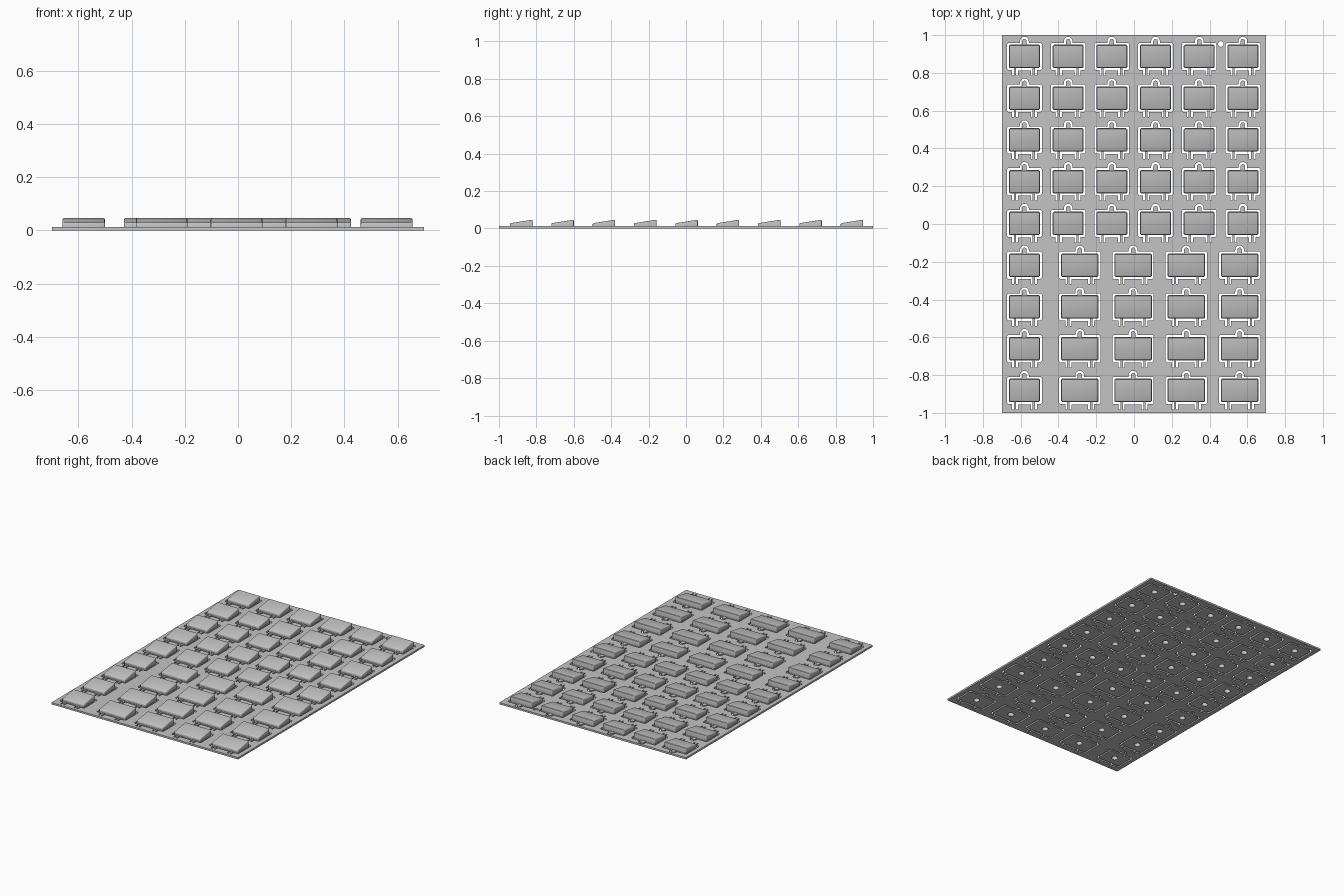
import bpy, bmesh
from math import sin, cos, pi
from mathutils import Vector

cube = bpy.data.objects.get("Cube")
if cube:
    bpy.data.objects.remove(cube)

THICK = 0.012                 # base sheet thickness
DEPTH = 0.06                  # half depth of a key
NARROW, WIDE = 0.08, 0.0975   # half widths of the two key sizes
HOLE = 0.02                   # socket radius under each key

grey = bpy.data.materials.new("plain_grey")
grey.use_nodes = True
colour = (0.55, 0.55, 0.55, 1)
grey.diffuse_color = colour
grey.node_tree.nodes["Principled BSDF"].inputs["Base Color"].default_value = colour

# Key layout: four rows of wide keys in front, five rows of narrow keys behind
keys = []
for row in range(9):
    y = -0.881 + 0.221 * row
    if row < 4:
        keys.append((-0.58, y, NARROW))
        keys += [(-0.287 + 0.282 * i, y, WIDE) for i in range(4)]
    else:
        keys += [(-0.58 + 0.2313 * i, y, NARROW) for i in range(6)]


def mirrored(half):
    """Right half of a path followed by its mirror image."""
    return half + [(-x, y) for x, y in reversed(half)]


def circle(radius, count=20):
    return [(radius * cos(2 * pi * i / count), radius * sin(2 * pi * i / count))
            for i in range(count)]


def slot_side(half_width, leg_x, gap, radius):
    """One boundary of the slot: hinge, corners, then the tongue arch."""
    w, d, c = half_width + gap, DEPTH + gap, 0.006
    path = [(leg_x, -0.1), (leg_x, -d), (w - c, -d), (w, c - d),
            (w, d - c), (w - c, d), (radius, d)]
    arch = [(radius * cos(a), 0.081 + radius * sin(a))
            for a in (pi / 2 * i / 6 for i in range(6))]
    return mirrored(path + arch)


def slots(half_width):
    """Outer slot around the key and inner slot between its two hinges."""
    leg = half_width * 0.62
    outer = slot_side(half_width, leg + 0.016, 0.012, 0.023)
    inner = slot_side(half_width, leg + 0.006, 0.002, 0.012)
    a, b = leg - 0.006, leg - 0.016
    upper = mirrored([(a, -0.1), (a, -0.062)])
    lower = mirrored([(b, -0.1), (b, -0.074)])
    return [outer + inner[::-1], upper + lower[::-1]]


# Base sheet: filled outline with slots and holes
curve = bpy.data.curves.new("base_sheet", "CURVE")
curve.dimensions = "2D"
curve.fill_mode = "BOTH"
curve.extrude = THICK / 2


def add_outline(points, x=0, y=0):
    spline = curve.splines.new("POLY")
    spline.points.add(len(points) - 1)
    for p, (px, py) in zip(spline.points, points):
        p.co = (px + x, py + y, 0, 1)
    spline.use_cyclic_u = True


add_outline(mirrored([(0.7, -1), (0.7, 1)]))
for x, y, w in keys:
    for outline in slots(w) + [circle(HOLE)]:
        add_outline(outline, x, y)
add_outline(circle(0.015), 0.46, 0.953)   # hanging hole

curve.materials.append(grey)
sheet = bpy.data.objects.new("base_sheet", curve)
sheet.location.z = THICK / 2
bpy.context.collection.objects.link(sheet)


# Key cap: softened wedge with a round socket underneath
def cap_mesh(half_width):
    bm = bmesh.new()
    bmesh.ops.create_cube(bm, size=2)
    for v in bm.verts:
        top = 0.028 if v.co.y < 0 else 0.047
        v.co = (v.co.x * half_width, v.co.y * DEPTH, top if v.co.z > 0 else THICK)
    edges = [e for e in bm.edges if any(v.co.z > THICK + 0.001 for v in e.verts)]
    bmesh.ops.bevel(bm, geom=edges, offset=0.006, segments=3, profile=0.5,
                    affect="EDGES", clamp_overlap=True)
    bm.normal_update()
    bottom = [f for f in bm.faces if f.normal.z < -0.9]
    bmesh.ops.delete(bm, geom=bottom, context="FACES")
    old = set(bm.faces)
    ring = bmesh.ops.create_circle(bm, cap_ends=True, radius=HOLE, segments=20)["verts"]
    for v in ring:
        v.co.z = 0.027
    rim = list({e for v in ring for e in v.link_edges})
    walls = bmesh.ops.extrude_edge_only(bm, edges=rim)["geom"]
    for v in walls:
        if isinstance(v, bmesh.types.BMVert):
            v.co.z = THICK
    bm.normal_update()
    centre = Vector((0, 0, THICK))
    for f in bm.faces:
        if f not in old and f.normal.dot(centre - f.calc_center_median()) < 0:
            f.normal_flip()
    mesh = bpy.data.meshes.new("key_cap")
    bm.to_mesh(mesh)
    bm.free()
    mesh.materials.append(grey)
    return mesh


meshes = {w: cap_mesh(w) for w in (NARROW, WIDE)}
caps = []
for x, y, w in keys:
    cap = bpy.data.objects.new("wide_key" if w == WIDE else "narrow_key", meshes[w])
    cap.location = (x, y, 0)
    bpy.context.collection.objects.link(cap)
    caps.append(cap)

# Finish: make the sheet a mesh, smooth the rounded edges
bpy.ops.object.select_all(action="DESELECT")
sheet.select_set(True)
bpy.context.view_layer.objects.active = sheet
bpy.ops.object.convert(target="MESH")
for cap in (caps[0], caps[1]):
    cap.select_set(True)
bpy.ops.object.shade_smooth_by_angle()
